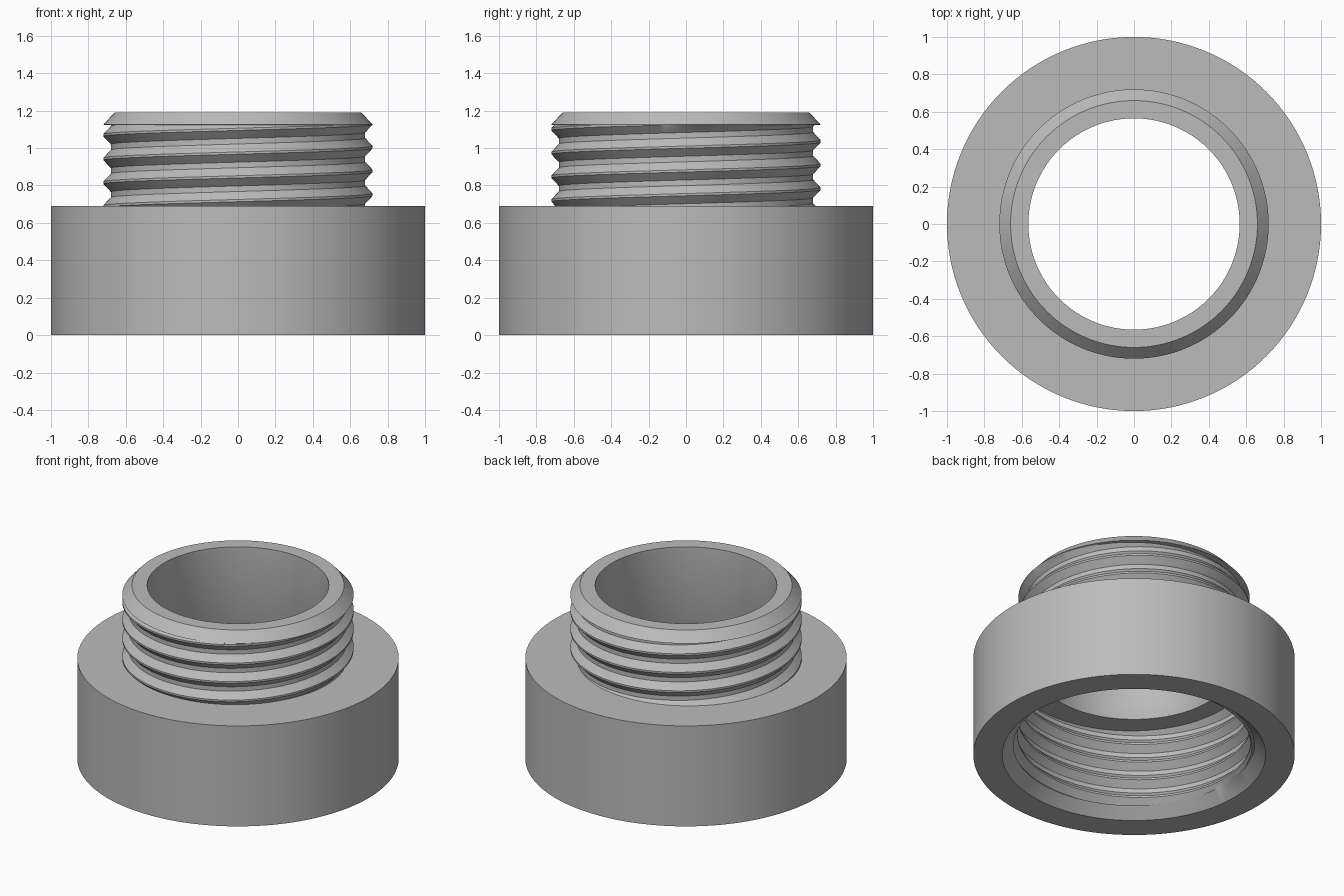
import bpy, bmesh, math

old = bpy.data.objects.get("Cube")
if old:
    bpy.data.objects.remove(old)

SEGMENTS = 128
PITCH = 0.127


def thread(inner_r, outer_r, low, high, phase, crest, valley):
    """Return a function giving the (r, z) points of a helical thread at one angle.
    crest and valley are the flat widths at outer_r and inner_r."""
    half_c, half_v = crest / 2, valley / 2
    shape = [(-half_c, outer_r), (half_c, outer_r),
             (PITCH / 2 - half_v, inner_r), (PITCH / 2 + half_v, inner_r)]

    def radius(z, start):
        d = abs((z - start + PITCH / 2) % PITCH - PITCH / 2)
        t = (d - half_c) / (PITCH / 2 - half_v - half_c)
        return outer_r + (inner_r - outer_r) * min(max(t, 0), 1)

    def column(turn):
        start = phase + PITCH * turn
        first = math.floor((low - phase) / PITCH) - 3
        last = math.ceil((high - phase) / PITCH) + 3
        points = []
        for k in range(first, last):
            for dz, r in shape:
                z = start + k * PITCH + dz
                if low < z < high:
                    points.append((r, z))
                else:
                    z = min(max(z, low), high)
                    points.append((radius(z, start), z))
        return points
    return column


# Thread on the spigot and thread inside the collar
male = thread(0.68, 0.72, 0.69, 1.122, 1.005, 0.012, 0.03)
female = thread(0.725, 0.765, 0.07, 0.6, 0.1, 0.03, 0.012)


def section(turn):
    """Closed section through the wall: collar, spigot, bore, socket."""
    collar = [(1, 0), (1, 0.69)]
    chamfered_tip = [(0.72, 1.125), (0.66, 1.19)]
    bore = [(0.565, 1.19), (0.565, 0.69), (0.6, 0.6)]
    socket_mouth = [(0.75, 0.068), (0.82, 0)]
    return collar + male(turn) + chamfered_tip + bore + female(turn)[::-1] + socket_mouth


# Sweep the section around the axis
bm = bmesh.new()
columns = []
for i in range(SEGMENTS + 1):
    a = 2 * math.pi * i / SEGMENTS
    columns.append([bm.verts.new((r * math.cos(a), r * math.sin(a), z))
                    for r, z in section(i / SEGMENTS)])
for here, there in zip(columns, columns[1:]):
    for j in range(len(here)):
        n = (j + 1) % len(here)
        bm.faces.new((here[j], there[j], there[n], here[n]))
bmesh.ops.remove_doubles(bm, verts=bm.verts[:], dist=0.00005)
bmesh.ops.recalc_face_normals(bm, faces=bm.faces[:])

mesh = bpy.data.meshes.new("threaded_adapter")
bm.to_mesh(mesh)
bm.free()
adapter = bpy.data.objects.new("threaded_adapter", mesh)
bpy.context.collection.objects.link(adapter)

# Plain grey
grey = bpy.data.materials.new("plain_grey")
grey.use_nodes = True
colour = (0.5, 0.5, 0.5, 1)
grey.diffuse_color = colour
grey.node_tree.nodes["Principled BSDF"].inputs["Base Color"].default_value = colour
mesh.materials.append(grey)

bpy.ops.object.select_all(action="DESELECT")
adapter.select_set(True)
bpy.context.view_layer.objects.active = adapter
bpy.ops.object.shade_smooth_by_angle(angle=math.radians(25))
